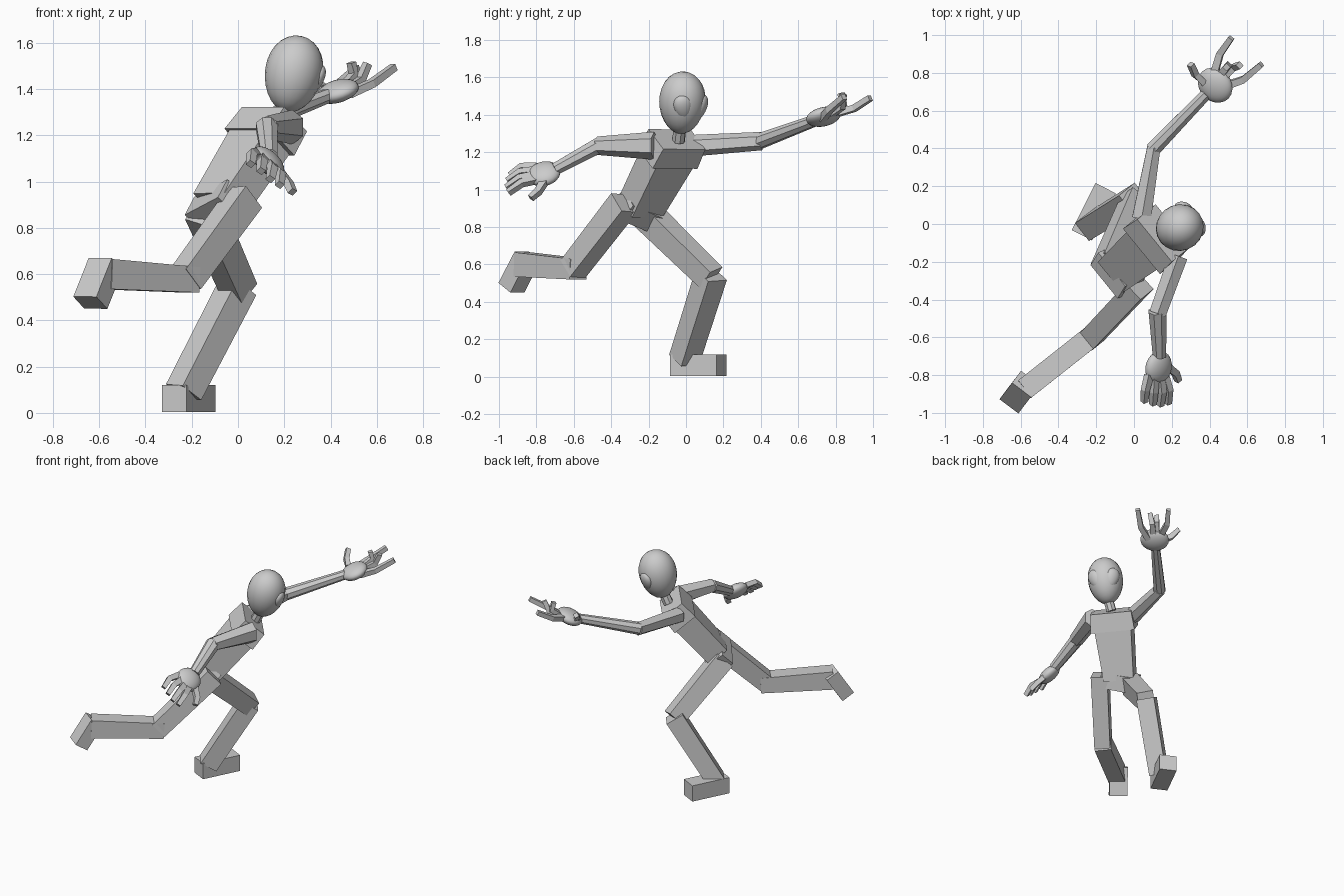
import bpy, bmesh, math
from mathutils import Vector, Matrix

if "Cube" in bpy.data.objects:
    bpy.data.objects.remove(bpy.data.objects["Cube"], do_unlink=True)

grey = bpy.data.materials.new("plain_grey")
grey.use_nodes = True
GREY = (0.6, 0.6, 0.6, 1)
grey.diffuse_color = GREY
grey.node_tree.nodes["Principled BSDF"].inputs["Base Color"].default_value = GREY


def finish(name, bm, smooth=False):
    bmesh.ops.recalc_face_normals(bm, faces=bm.faces)
    me = bpy.data.meshes.new(name)
    bm.to_mesh(me)
    bm.free()
    for p in me.polygons:
        p.use_smooth = smooth
    ob = bpy.data.objects.new(name, me)
    bpy.context.collection.objects.link(ob)
    me.materials.append(grey)
    return ob


def axes(z, hint):
    """Right-handed frame with the given z and x as close to hint as possible."""
    z = Vector(z).normalized()
    x = Vector(hint)
    x = (x - z * x.dot(z)).normalized()
    return x, z.cross(x), z


def loft(name, pts, sizes, hint, sides=4):
    """Prism through pts; sizes are (width along hint, depth) per point."""
    pts = [Vector(p) for p in pts]
    if len(sizes) == 1:
        sizes = sizes * len(pts)
    bm = bmesh.new()
    rings = []
    k = 1 / math.cos(math.pi / sides)
    for i, (p, (w, d)) in enumerate(zip(pts, sizes)):
        x, y, _ = axes(pts[min(i + 1, len(pts) - 1)] - pts[max(i - 1, 0)], hint)
        ring = []
        for j in range(sides):
            a = (j + 0.5) * math.tau / sides
            ring.append(bm.verts.new(p + x * (math.cos(a) * k * w / 2) + y * (math.sin(a) * k * d / 2)))
        rings.append(ring)
    for r0, r1 in zip(rings, rings[1:]):
        for j in range(sides):
            n = (j + 1) % sides
            bm.faces.new((r0[j], r0[n], r1[n], r1[j]))
    bm.faces.new(rings[0])
    bm.faces.new(rings[-1])
    return finish(name, bm)


def ball(name, centre, radii, z, hint, taper=0.0):
    """Ellipsoid in a rotated frame; taper narrows its lower end."""
    x, y, z = axes(z, hint)
    bm = bmesh.new()
    bmesh.ops.create_uvsphere(bm, u_segments=20, v_segments=14, radius=1)
    for v in bm.verts:
        s = 1 + taper * v.co.z
        v.co = (Vector(centre) + x * (v.co.x * s * radii[0])
                + y * (v.co.y * s * radii[1]) + z * (v.co.z * radii[2]))
    return finish(name, bm, True)


LEFT = Vector((-0.63, 0.775, 0))       # body's left
FWD = Vector((0.775, 0.63, 0))         # facing direction
UP = Vector((0.50, 0.41, 0.76)).normalized()   # leaning spine

# Torso
chest = Vector((0.125, -0.075, 1.22))
loft("chest", [chest - UP * 0.065, chest + UP * 0.065], [(0.31, 0.18), (0.29, 0.165)], LEFT)
loft("waist", [(-0.08, -0.245, 0.90), (0.105, -0.09, 1.19)], [(0.21, 0.155), (0.26, 0.165)], LEFT)
pelvis = Vector((-0.085, -0.25, 0.885))
tilt = Vector((-0.17, 0.21, -0.09)).normalized()
loft("pelvis", [pelvis - tilt * 0.12, pelvis + tilt * 0.12], [(0.11, 0.15)], UP)

# Neck, head and eyes
loft("neck", [(0.17, -0.04, 1.26), (0.22, -0.03, 1.36)], [(0.065, 0.065)], LEFT, 8)
head = Vector((0.24, -0.02, 1.465))
head_up = Vector((0.2, 0.06, 0.98)).normalized()
ball("head", head, (0.122, 0.126, 0.168), head_up, LEFT, 0.08)
for side, sgn in (("left", 1), ("right", -1)):
    out = Matrix.Rotation(sgn * math.radians(36), 3, 'Z') @ FWD
    lean = head_up + LEFT * sgn * 0.3
    ball(side + "_eye", head + out * 0.105 - head_up * 0.025, (0.03, 0.048, 0.068), lean, out, 0.2)

# Left leg: bent and planted
loft("left_thigh", [(-0.145, -0.215, 0.87), (0.005, 0.135, 0.53)], [(0.12, 0.135), (0.115, 0.12)], LEFT)
loft("left_shin", [(0.0, 0.135, 0.545), (-0.235, -0.01, 0.09)], [(0.125, 0.125), (0.12, 0.12)], LEFT)
foot = Vector((-0.213, 0.065, 0.062))
toe = Vector((0.45, 0.89, 0))
loft("left_foot", [foot - toe * 0.14, foot + toe * 0.14], [(0.12, 0.115)], (-0.89, 0.45, 0))

# Right leg: trailing behind
loft("right_thigh", [(0.03, -0.33, 0.93), (-0.23, -0.605, 0.575)], [(0.115, 0.13), (0.11, 0.12)], LEFT)
loft("right_shin", [(-0.2, -0.575, 0.575), (-0.58, -0.875, 0.60)], [(0.115, 0.11), (0.115, 0.13)], LEFT)
foot = Vector((-0.605, -0.89, 0.56))
toe = Vector((-0.33, -0.43, -0.83)).normalized()
loft("right_foot", [foot - toe * 0.1, foot + toe * 0.1], [(0.125, 0.095)], (-0.8, 0.6, 0))

# Left arm: reaching forward
loft("left_upper_arm", [(0.04, 0.03, 1.235), (0.105, 0.405, 1.26)], [(0.10, 0.10), (0.07, 0.085)], (1, 0, 0), 6)
loft("left_forearm", [(0.1, 0.395, 1.26), (0.385, 0.69, 1.37)], [(0.08, 0.08), (0.06, 0.06)], (0, 0, 1), 8)
ball("left_palm", (0.43, 0.735, 1.39), (0.10, 0.09, 0.045), (-0.3, -0.25, 0.92), (0.7, -0.7, 0))

# Right arm: swung back
loft("right_upper_arm", [(0.235, -0.17, 1.235), (0.125, -0.475, 1.235)], [(0.10, 0.13), (0.09, 0.085)], (1, 0, 0), 6)
loft("right_forearm", [(0.125, -0.46, 1.24), (0.135, -0.70, 1.11)], [(0.095, 0.085), (0.07, 0.065)], (1, 0, 0), 8)
ball("right_palm", (0.13, -0.76, 1.085), (0.085, 0.09, 0.045), (0.66, -0.2, 0.72), (0.7, 0, -0.7))

# Fingers as bent square rods, thumb first
fingers = {
    "left": [
        [(0.37, 0.75, 1.40), (0.325, 0.79, 1.43), (0.30, 0.845, 1.475)],
        [(0.42, 0.78, 1.40), (0.455, 0.90, 1.435), (0.515, 0.985, 1.49)],
        [(0.45, 0.78, 1.40), (0.50, 0.84, 1.46), (0.49, 0.83, 1.515)],
        [(0.47, 0.77, 1.40), (0.53, 0.83, 1.44), (0.56, 0.84, 1.51)],
        [(0.48, 0.73, 1.38), (0.58, 0.765, 1.425), (0.675, 0.845, 1.495)],
    ],
    "right": [
        [(0.18, -0.76, 1.04), (0.22, -0.79, 0.99), (0.235, -0.83, 0.955)],
        [(0.16, -0.80, 1.055), (0.185, -0.88, 1.035), (0.18, -0.95, 0.985)],
        [(0.14, -0.81, 1.075), (0.15, -0.89, 1.06), (0.14, -0.96, 1.01)],
        [(0.11, -0.81, 1.10), (0.105, -0.89, 1.09), (0.10, -0.955, 1.045)],
        [(0.08, -0.80, 1.12), (0.06, -0.88, 1.12), (0.055, -0.94, 1.075)],
    ],
}
names = ["thumb", "index_finger", "middle_finger", "ring_finger", "little_finger"]
for side, paths in fingers.items():
    hint = (0.7, -0.7, 0) if side == "left" else (0.7, 0, -0.7)
    for name, path in zip(names, paths):
        loft(side + "_" + name, path, [(0.04, 0.035), (0.036, 0.033), (0.03, 0.03)], hint)
